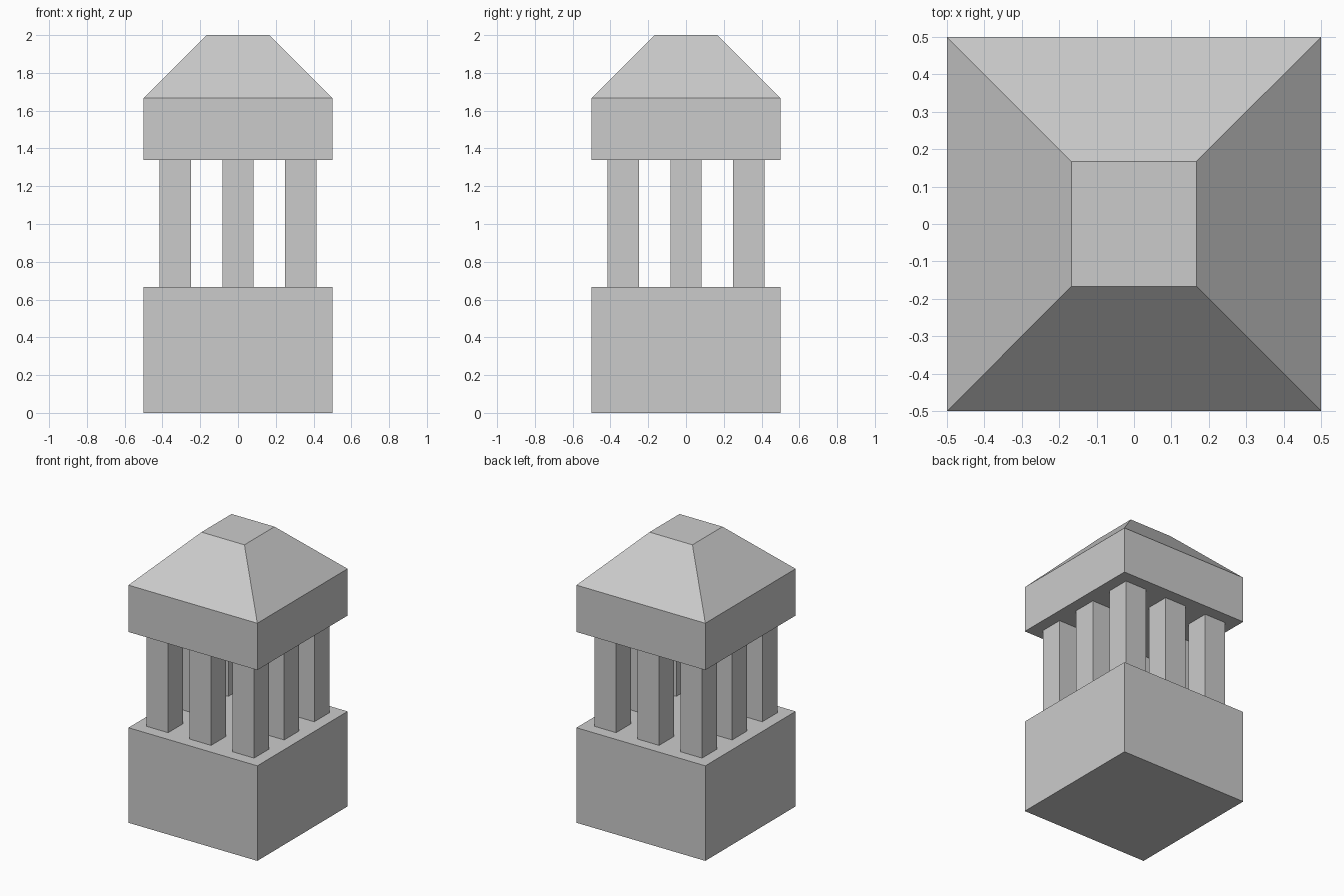
import bpy

if "Cube" in bpy.data.objects:
    bpy.data.objects.remove(bpy.data.objects["Cube"])

U = 1 / 6  # pillar width, the model's basic unit


def box(name, x, y, z0, z1, w, top_w=None):
    """Square block from z0 to z1, optionally tapered to top_w."""
    bpy.ops.mesh.primitive_cube_add(size=1, location=(x, y, (z0 + z1) / 2))
    ob = bpy.context.object
    ob.name = name
    taper = (top_w or w) / w
    for v in ob.data.vertices:
        k = taper if v.co.z > 0 else 1
        v.co = (v.co.x * w * k, v.co.y * w * k, v.co.z * (z1 - z0))
    return ob


# Solid base
box("base", 0, 0, 0, 4 * U, 1)

# Ring of eight pillars around an open middle
for i in (-1, 0, 1):
    for j in (-1, 0, 1):
        if i or j:
            box("pillar", i * 2 * U, j * 2 * U, 4 * U, 8.03 * U, U)

# Roof block: straight band below, tapered cap above, as one closed shell
roof = box("roof", 0, 0, 8.03 * U, 10 * U, 1)
import bmesh
bm = bmesh.new()
bm.from_mesh(roof.data)
bm.normal_update()
top = max(bm.faces, key=lambda f: f.normal.z)
ext = bmesh.ops.extrude_discrete_faces(bm, faces=[top])["faces"][0]
for v in ext.verts:
    v.co.x *= 1 / 3
    v.co.y *= 1 / 3
    v.co.z += 2 * U
bm.to_mesh(roof.data)
bm.free()
